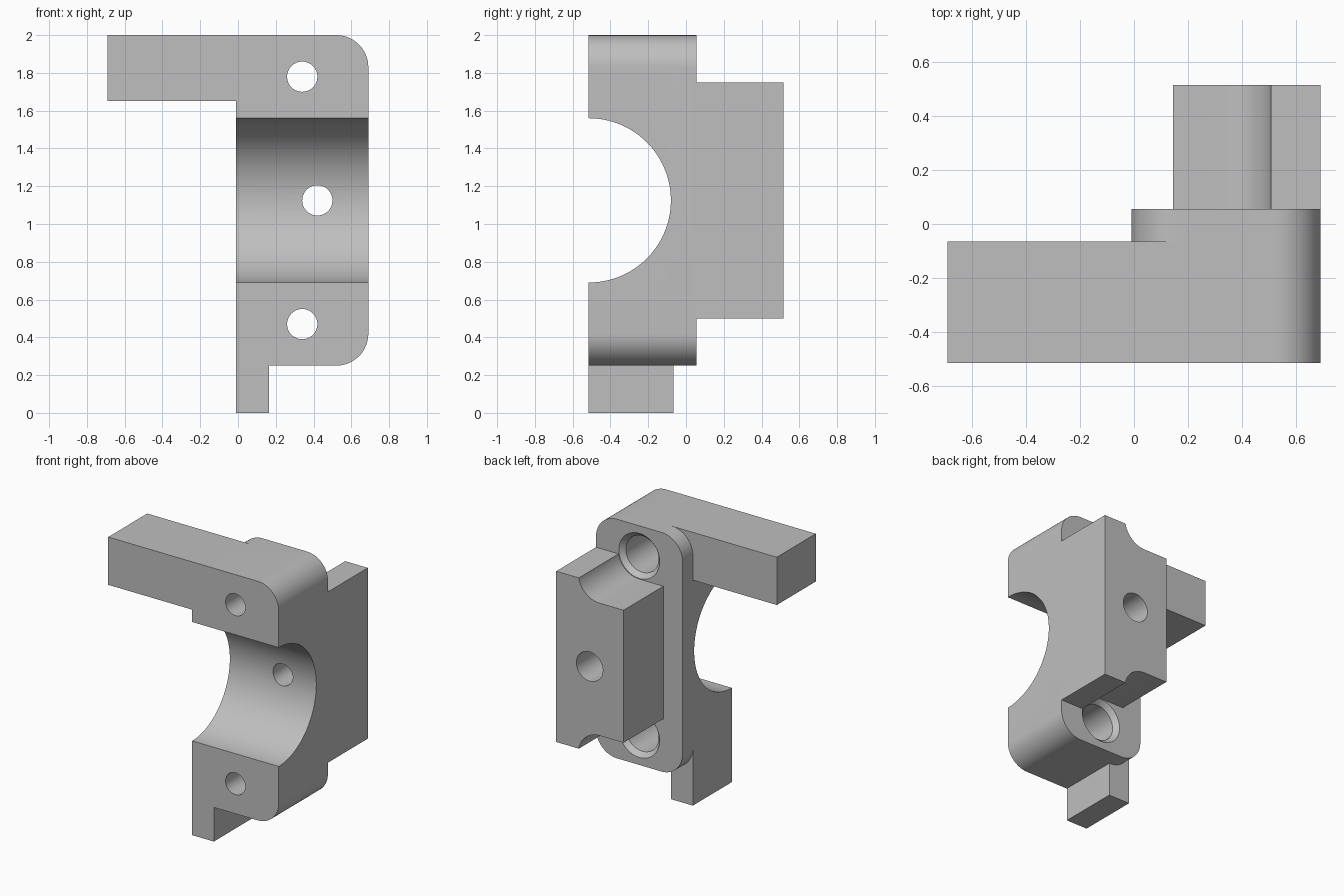
import bpy, bmesh
from math import cos, sin, pi, radians

cube = bpy.data.objects.get("Cube")
if cube:
    bpy.data.objects.remove(cube, do_unlink=True)

grey = bpy.data.materials.new("plain grey")
grey.use_nodes = True
colour = (0.52, 0.52, 0.52, 1)
grey.diffuse_color = colour
grey.node_tree.nodes["Principled BSDF"].inputs["Base Color"].default_value = colour


def loft(name, rings):
    """Closed solid through matching rings of points."""
    bm = bmesh.new()
    loops = [[bm.verts.new(p) for p in ring] for ring in rings]
    n = len(loops[0])
    for a, b in zip(loops, loops[1:]):
        for i in range(n):
            j = (i + 1) % n
            bm.faces.new((a[i], a[j], b[j], b[i]))
    bm.faces.new(loops[0][::-1])
    bm.faces.new(loops[-1])
    bmesh.ops.recalc_face_normals(bm, faces=bm.faces)
    mesh = bpy.data.meshes.new(name)
    bm.to_mesh(mesh)
    bm.free()
    mesh.materials.append(grey)
    obj = bpy.data.objects.new(name, mesh)
    bpy.context.collection.objects.link(obj)
    return obj


def extrude(name, profile, y0, y1):
    return loft(name, [[(x, y, z) for x, z in profile] for y in (y0, y1)])


def arc(cx, cz, r, start, end, steps=16):
    angles = [radians(start + (end - start) * i / steps) for i in range(steps + 1)]
    return [(cx + r * cos(a), cz + r * sin(a)) for a in angles]


def stepped_hole(name, x, z, stations):
    """Round cutter along y with a radius at each station."""
    turn = [2 * pi * i / 64 for i in range(64)]
    return loft(name, [[(x + r * cos(a), y, z + r * sin(a)) for a in turn]
                       for y, r in stations])


def combine(target, other, operation):
    mod = target.modifiers.new(operation.lower(), 'BOOLEAN')
    mod.operation, mod.solver, mod.object = operation, 'EXACT', other
    bpy.context.view_layer.objects.active = target
    bpy.ops.object.modifier_apply(modifier=mod.name)
    bpy.data.objects.remove(other, do_unlink=True)


FRONT, STEP, PLATE, BACK = -0.515, -0.065, 0.055, 0.515
LEFT, RIGHT, LOW, TOP, R = -0.01, 0.69, 0.25, 2.0, 0.17
MID = (LOW + TOP) / 2
HOLE_X, HOLE_OFFSET = 0.34, 0.655

# Rounded corners on the outer side, shared by clamp body and back plate
outer = (arc(RIGHT - R, LOW + R, R, -90, 0) + arc(RIGHT - R, TOP - R, R, 0, 90))

# Clamp body with side arm and foot
bracket = extrude("clamp_bracket", [(-0.69, TOP), (-0.69, 1.65), (LEFT, 1.65),
                  (LEFT, 0), (0.165, 0), (0.165, LOW)] + outer, FRONT, STEP)

# Half-round pipe saddle
saddle = loft("saddle_cutter", [[(x, FRONT + dy, MID + dz)
              for dy, dz in arc(0, 0, 0.435, 0, 360, 96)[:-1]] for x in (-0.3, 1)])
combine(bracket, saddle, 'DIFFERENCE')

# Back plate, rounded on all corners
plate = extrude("back_plate", outer + arc(LEFT + R, TOP - R, R, 90, 180)
                + arc(LEFT + R, LOW + R, R, 180, 270), STEP, PLATE)

# Rear block with screw head clearances at both ends
block = extrude("rear_block", [(0.145, 0.5), (RIGHT, 0.5), (RIGHT, 1.75),
                (0.145, 1.75)], PLATE, BACK)
for side in (-1, 1):
    z = MID + side * HOLE_OFFSET
    slot = arc(HOLE_X, z, 0.17, -90, 90, 32) + [(-0.1, z + 0.17), (-0.1, z - 0.17)]
    combine(block, extrude("slot_cutter", slot, 0, 0.7), 'DIFFERENCE')

combine(bracket, plate, 'UNION')
combine(bracket, block, 'UNION')

# Counterbored screw holes and the central hole
for side in (-1, 1):
    hole = stepped_hole("screw_hole_cutter", HOLE_X, MID + side * HOLE_OFFSET,
                        [(-0.7, 0.08), (-0.3, 0.08), (-0.3, 0.133),
                         (0.02, 0.133), (PLATE, 0.165), (PLATE + 0.01, 0.165)])
    combine(bracket, hole, 'DIFFERENCE')
centre = stepped_hole("centre_hole_cutter", 0.42, MID,
                      [(-0.3, 0.08), (0.25, 0.08), (0.25, 0.107), (0.7, 0.107)])
combine(bracket, centre, 'DIFFERENCE')

# Smooth curved walls, crisp edges
bpy.ops.object.select_all(action='DESELECT')
bracket.select_set(True)
bpy.context.view_layer.objects.active = bracket
bpy.ops.object.shade_smooth_by_angle(angle=radians(30))
